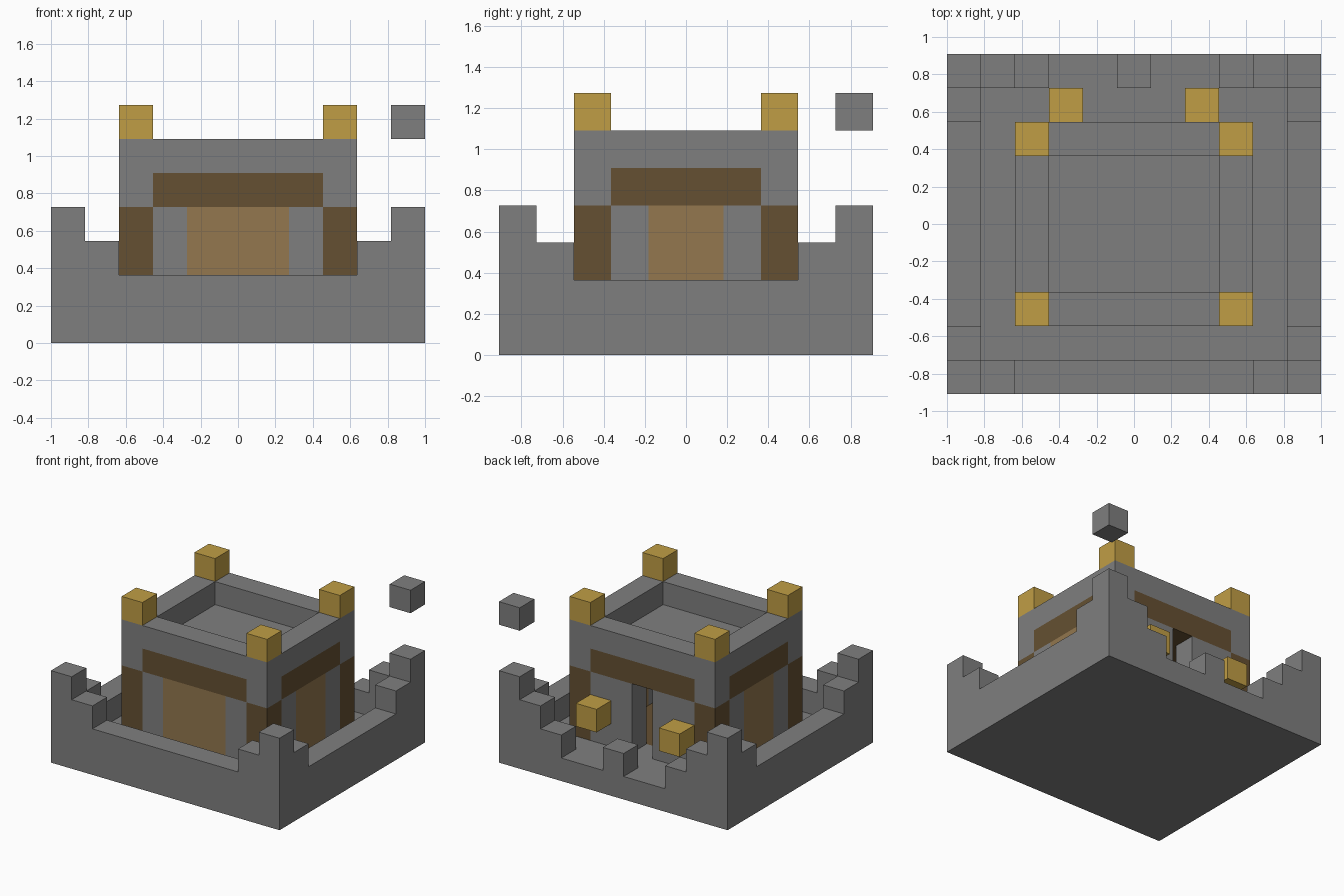
import bpy
import bmesh
from mathutils import Vector

old = bpy.data.objects.get("Cube")
if old:
    bpy.data.objects.remove(old, do_unlink=True)

# Grid of cubes: 11 wide, 10 deep, 7 high
NX, NY = 11, 10
U = 2 / NX
STONE, DARK, LIGHT, GOLD = range(4)


def material(name, rgb):
    mat = bpy.data.materials.new(name)
    mat.use_nodes = True
    color = tuple((c / 255 / 1.055 + 0.055 / 1.055) ** 2.4 for c in rgb) + (1,)
    mat.diffuse_color = color
    bsdf = next(n for n in mat.node_tree.nodes if n.type == 'BSDF_PRINCIPLED')
    bsdf.inputs["Base Color"].default_value = color
    return mat


MATS = [material("stone_grey", (127, 127, 127)),
        material("dark_wood", (101, 80, 50)),
        material("light_wood", (147, 119, 78)),
        material("lamp_gold", (192, 158, 69))]


def block(x0, x1, y0, y1, z0, z1):
    """Cells of a solid block; end indices are inclusive."""
    return {(x, y, z) for x in range(x0, x1 + 1)
            for y in range(y0, y1 + 1) for z in range(z0, z1 + 1)}


def build(name, cells, paint):
    """Mesh the outer skin of a set of cells; paint(cell, normal) picks the colour."""
    bm = bmesh.new()
    for cell in cells:
        for axis in range(3):
            for sign in (-1, 1):
                n = [0, 0, 0]
                n[axis] = sign
                if tuple(c + d for c, d in zip(cell, n)) in cells:
                    continue
                b, c = (axis + 1) % 3, (axis + 2) % 3
                ring = [(0, 0), (1, 0), (1, 1), (0, 1)][::sign]
                verts = []
                for s, t in ring:
                    p = list(cell)
                    p[axis] += sign > 0
                    p[b] += s
                    p[c] += t
                    verts.append(bm.verts.new(
                        Vector((p[0] - NX / 2, p[1] - NY / 2, p[2])) * U))
                bm.faces.new(verts).material_index = paint(cell, tuple(n))
    bmesh.ops.remove_doubles(bm, verts=bm.verts, dist=U / 100)
    bmesh.ops.dissolve_limit(bm, angle_limit=0.02, verts=bm.verts,
                             edges=bm.edges, delimit={'MATERIAL'})
    mesh = bpy.data.meshes.new(name)
    bm.to_mesh(mesh)
    bm.free()
    for mat in MATS:
        mesh.materials.append(mat)
    obj = bpy.data.objects.new(name, mesh)
    bpy.context.collection.objects.link(obj)
    return obj


# Foundation and outer wall, stepping up to each corner
LX, LY = NX - 1, NY - 1
fort = block(0, LX, 0, LY, 0, 0)
fort |= block(0, LX, 0, LY, 1, 1) - block(1, LX - 1, 1, LY - 1, 1, 1)
for cx, sx in ((0, 1), (LX, -1)):
    for cy, sy in ((0, 1), (LY, -1)):
        fort |= {(cx, cy, 2), (cx, cy, 3), (cx + sx, cy, 2), (cx, cy + sy, 2)}
# Two gaps in the back wall beside a centre merlon
fort -= block(3, 4, LY, LY, 1, 1) | block(6, 7, LY, LY, 1, 1)


def paint_fort(cell, n):
    indoors = 3 <= cell[0] <= 7 and 3 <= cell[1] <= 6
    return DARK if indoors and cell[2] == 0 and n[2] > 0 else STONE


build("outer_wall", fort, paint_fort)

# House: hollow room, roof slab, parapet and a back doorway
house = block(2, 8, 2, 7, 1, 5)
house -= block(3, 7, 3, 6, 1, 3)
house -= block(3, 7, 3, 6, 5, 5)
house -= block(5, 5, 7, 7, 1, 3)


def paint_house(cell, n):
    x, y, z = cell
    corner = x in (2, 8) and y in (2, 7)
    if z <= 3 and corner:
        return DARK
    if z == 4 and not corner and n[2] <= 0:
        return DARK
    front_panel = y == 2 and 4 <= x <= 6
    side_panel = x in (2, 8) and y in (4, 5)
    if z <= 3 and (front_panel or side_panel):
        return LIGHT
    return STONE


build("house", house, paint_house)

# Gold lamps on the roof corners and beside the door
for side, x in (("right", 2), ("left", 8)):
    for end, y in (("front", 2), ("back", 7)):
        build(f"roof_lamp_{end}_{side}", {(x, y, 6)}, lambda c, n: GOLD)
for side, x in (("right", 3), ("left", 7)):
    build(f"door_lamp_{side}", {(x, 8, 2)}, lambda c, n: GOLD)

# Loose stone block hovering over the back left corner
build("floating_block", {(LX, LY, 6)}, lambda c, n: STONE)
